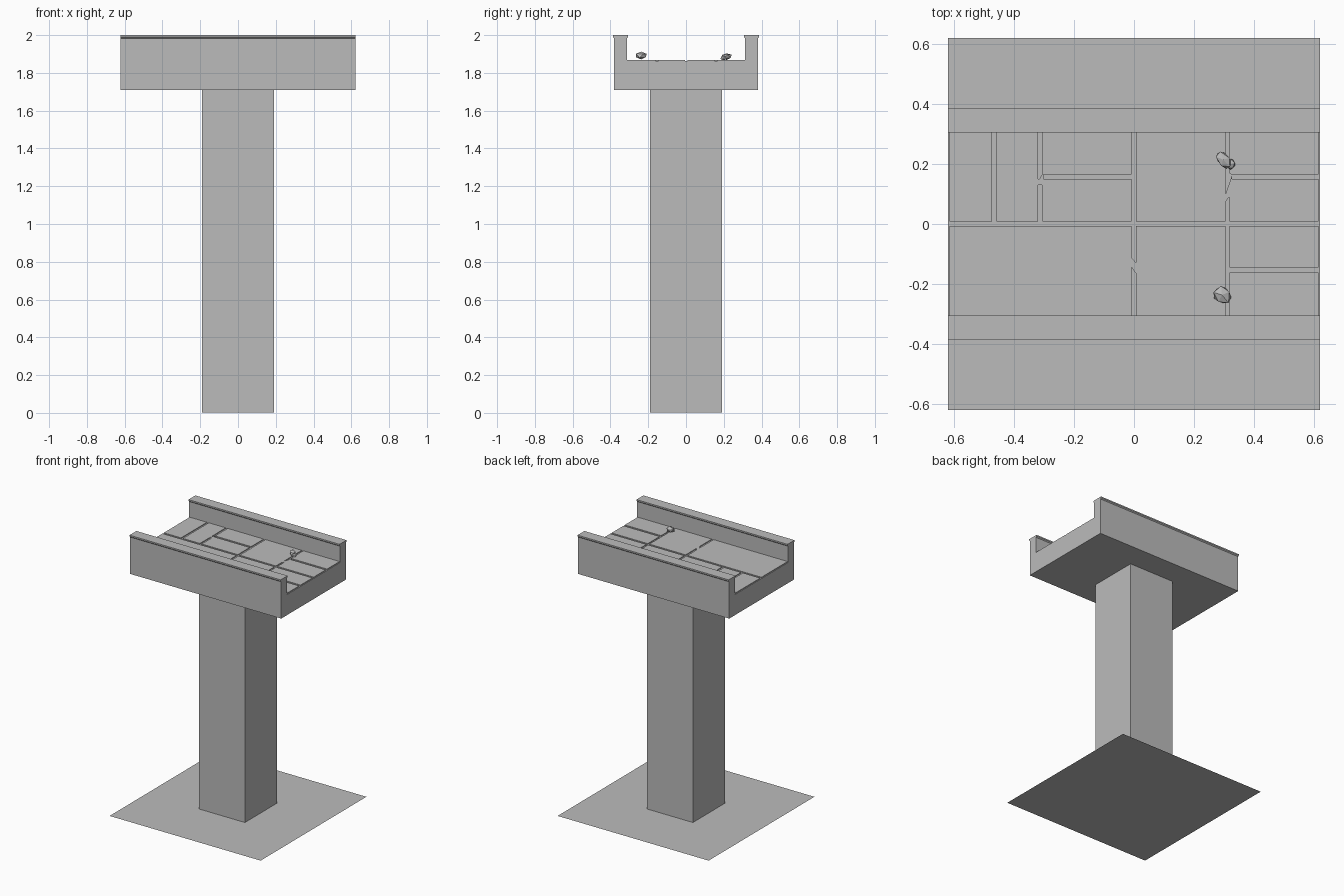
import bpy, bmesh, random
from mathutils import Vector, Matrix

cube = bpy.data.objects.get("Cube")
if cube:
    bpy.data.objects.remove(cube, do_unlink=True)

stone = bpy.data.materials.new("grey_stone")
stone.use_nodes = True
stone.diffuse_color = (0.5, 0.5, 0.5, 1)
bsdf = next(n for n in stone.node_tree.nodes if n.type == 'BSDF_PRINCIPLED')
bsdf.inputs["Base Color"].default_value = (0.5, 0.5, 0.5, 1)

HALF, FLOOR, CAP = 0.622, 1.868, 2.0
WALL_IN, WALL_OUT = 0.313, 0.38
DEPTH = 0.006


def make(name, bm):
    bmesh.ops.recalc_face_normals(bm, faces=bm.faces)
    mesh = bpy.data.meshes.new(name)
    bm.to_mesh(mesh)
    bm.free()
    mesh.materials.append(stone)
    obj = bpy.data.objects.new(name, mesh)
    bpy.context.collection.objects.link(obj)
    return obj


def prism(bm, points, sweep):
    """Extrude a closed outline along a vector."""
    face = bm.faces.new([bm.verts.new(p) for p in points])
    top = bmesh.ops.extrude_face_region(bm, geom=[face])["geom"]
    bmesh.ops.translate(bm, vec=sweep,
                        verts=[v for v in top if isinstance(v, bmesh.types.BMVert)])


def rect(x0, x1, y0, y1):
    return [(x0, y0), (x1, y0), (x1, y1), (x0, y1)]


def slab(name, outline, z0, z1):
    bm = bmesh.new()
    prism(bm, [(x, y, z0) for x, y in outline], (0, 0, z1 - z0))
    return make(name, bm)


# Ground sheet and square column
bm = bmesh.new()
bm.faces.new([bm.verts.new((x, y, 0)) for x, y in rect(-HALF, HALF, -HALF, HALF)])
ground = make("ground_sheet", bm)
for f in ground.data.polygons:
    if f.normal.z < 0:
        ground.data.flip_normals()
slab("column", rect(-0.19, 0.19, -0.19, 0.19), 0.003, 1.72)

# Trough-shaped deck with lipped parapets, mirrored profile swept along x
side = [(WALL_OUT, 1.709), (WALL_OUT, 1.983), (0.387, 1.99), (0.387, CAP),
        (0.306, CAP), (0.306, 1.99), (WALL_IN, 1.983), (WALL_IN, FLOOR - DEPTH)]
profile = side + [(-y, z) for y, z in reversed(side)]
bm = bmesh.new()
prism(bm, [(-HALF, y, z) for y, z in profile], (2 * HALF, 0, 0))
make("deck", bm)

# Paving: one slab with joints cut out of it, some joints broken off
paving = slab("paving", rect(-0.617, 0.617, -WALL_IN, WALL_IN), FLOOR - DEPTH, FLOOR)
E, W = 0.33, 0.65
joints = [
    rect(-W, W, -0.006, 0.009),
    rect(-0.475, -0.46, 0, E),
    rect(-0.008, 0.007, 0, E),
    rect(0.306, 0.319, -E, 0),
    rect(-0.303, 0, 0.15, 0.166),
    rect(0.328, W, 0.15, 0.166),
    rect(0.313, W, -0.162, -0.146),
    [(-0.32, E), (-0.32, 0.15), (-0.316, 0.15), (-0.305, 0.17), (-0.305, E)],
    [(-0.32, 0), (-0.305, 0), (-0.305, 0.124), (-0.308, 0.13), (-0.32, 0.13)],
    [(-0.008, 0), (-0.008, -0.112), (0.007, -0.13), (0.007, 0)],
    [(-0.008, -E), (-0.008, -0.145), (0.007, -0.166), (0.007, -E)],
    [(0.306, E), (0.306, 0.1), (0.328, 0.164), (0.319, 0.17), (0.319, E)],
    [(0.306, 0), (0.306, 0.074), (0.316, 0.088), (0.319, 0.088), (0.319, 0)],
]
for outline in joints:
    cutter = slab("joint_cutter", outline, FLOOR - 0.03, FLOOR + 0.03)
    cutter.hide_render = True
    mod = paving.modifiers.new("joint", 'BOOLEAN')
    mod.operation, mod.solver, mod.object = 'DIFFERENCE', 'EXACT', cutter
    bpy.context.view_layer.objects.active = paving
    bpy.ops.object.modifier_apply(modifier=mod.name)
    bpy.data.objects.remove(cutter, do_unlink=True)


# Loose faceted rubble
def rock(name, centre, size, turn, seed):
    rng = random.Random(seed)
    bm = bmesh.new()
    bmesh.ops.create_icosphere(bm, subdivisions=1, radius=1)
    for v in bm.verts:
        v.co *= rng.uniform(0.82, 1.12)
    bmesh.ops.transform(bm, verts=bm.verts, matrix=Matrix.Translation(Vector(centre))
                        @ Matrix.Rotation(turn, 4, 'Z') @ Matrix.Diagonal((*size, 1)))
    make(name, bm)


rock("back_rock", (0.298, 0.215, 1.888), (0.036, 0.022, 0.018), -0.8, 2)
rock("back_pebble", (0.322, 0.2, 1.88), (0.016, 0.02, 0.013), 0.3, 5)
rock("front_rock", (0.294, -0.237, 1.891), (0.031, 0.035, 0.022), 0.4, 8)
